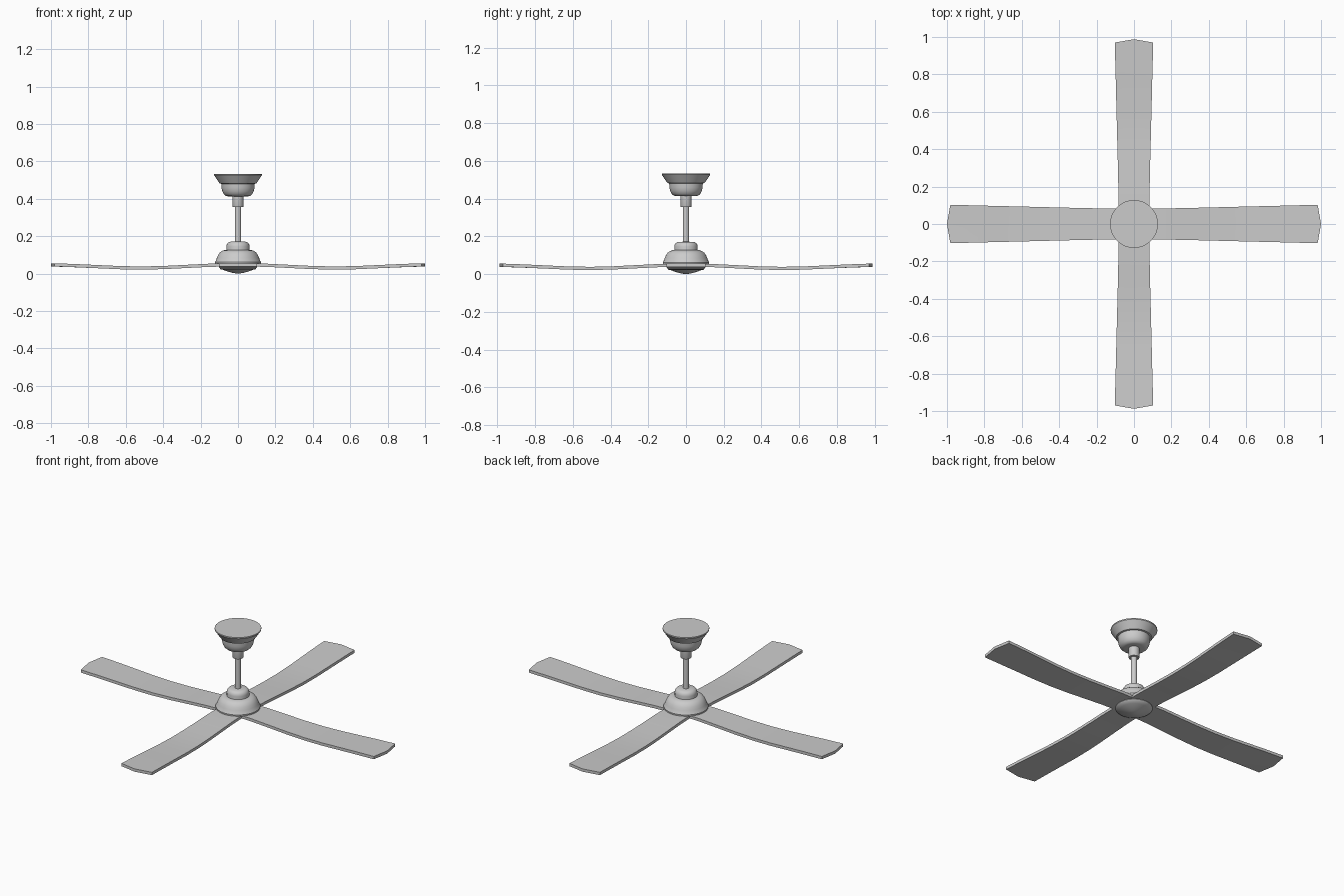
import bpy, math
from mathutils import Matrix

if "Cube" in bpy.data.objects:
    bpy.data.objects.remove(bpy.data.objects["Cube"])


def mesh_object(name, verts, faces, angle=30):
    mesh = bpy.data.meshes.new(name)
    mesh.from_pydata(verts, [], faces)
    mesh.update()
    ob = bpy.data.objects.new(name, mesh)
    bpy.context.collection.objects.link(ob)
    bpy.ops.object.select_all(action='DESELECT')
    ob.select_set(True)
    bpy.context.view_layer.objects.active = ob
    bpy.ops.object.shade_smooth_by_angle(angle=math.radians(angle))
    return ob


def lathe(name, profile, sides=48):
    """Closed solid of revolution from (radius, z) points listed bottom to top."""
    verts, faces = [], []
    for r, z in profile:
        for i in range(sides):
            a = 2 * math.pi * i / sides
            verts.append((r * math.cos(a), r * math.sin(a), z))
    for k in range(len(profile) - 1):
        for i in range(sides):
            j = (i + 1) % sides
            faces.append((k * sides + i, k * sides + j,
                          (k + 1) * sides + j, (k + 1) * sides + i))
    faces.append(tuple(reversed(range(sides))))
    faces.append(tuple(range((len(profile) - 1) * sides, len(profile) * sides)))
    return mesh_object(name, verts, faces)


def blade(name, angle, length):
    """Wide flat blade that dips at mid length and ends in a shallow point."""
    # (centre-line distance, edge distance, half width, top z)
    stations = [(0.0, 0.0, 0.080, 0.055), (0.15, 0.15, 0.083, 0.053),
                (0.27, 0.27, 0.085, 0.047), (0.39, 0.39, 0.088, 0.041),
                (0.51, 0.51, 0.091, 0.038), (0.63, 0.63, 0.094, 0.040),
                (0.76, 0.76, 0.097, 0.046), (0.88, 0.87, 0.100, 0.051),
                (1.0, 0.982, 0.102, 0.055)]
    thick = 0.017
    verts, faces = [], []
    for c, e, w, z in stations:
        for dz in (0, -thick):
            verts += [(e, -w, z + dz), (c, 0, z + dz), (e, w, z + dz)]
    for k in range(len(stations) - 1):
        a, b = k * 6, k * 6 + 6
        ring = [0, 1, 2, 5, 4, 3]
        for i in range(6):
            p, q = ring[i], ring[(i + 1) % 6]
            faces.append((a + p, b + p, b + q, a + q))
    n = (len(stations) - 1) * 6
    faces += [(0, 1, 2, 5, 4, 3), tuple(n + i for i in (3, 4, 5, 2, 1, 0))]
    ob = mesh_object(name, verts, faces, 20)
    ob.data.transform(Matrix.Rotation(angle, 4, 'Z') @ Matrix.Diagonal((length, 1, 1, 1)))
    return ob


# Ceiling canopy: flared plate over a small bowl
lathe("ceiling_canopy", [
    (0.055, 0.413), (0.066, 0.416), (0.076, 0.425), (0.084, 0.440), (0.088, 0.458),
    (0.089, 0.480), (0.098, 0.482), (0.104, 0.490), (0.125, 0.522),
    (0.128, 0.526), (0.128, 0.533)])

# Collar and hanging rod
lathe("rod_collar", [(0.029, 0.355), (0.030, 0.357), (0.030, 0.420)], 32)
lathe("hanging_rod", [(0.017, 0.150), (0.017, 0.380)], 24)

# Motor housing with upper cup
lathe("motor_cup", [
    (0.062, 0.110), (0.062, 0.145), (0.060, 0.155), (0.054, 0.164),
    (0.044, 0.170), (0.018, 0.171)])
lathe("motor_housing", [
    (0.115, 0.046), (0.122, 0.050), (0.123, 0.062), (0.118, 0.070), (0.113, 0.084),
    (0.106, 0.100), (0.096, 0.114), (0.084, 0.122), (0.070, 0.126), (0.050, 0.127)])

# Bottom cap below the blades
lathe("bottom_cap", [
    (0.008, 0.000), (0.030, 0.004), (0.055, 0.011), (0.080, 0.020),
    (0.097, 0.028), (0.102, 0.034), (0.102, 0.050)])

# Four blades
for i in range(4):
    blade(f"blade_{i + 1}", i * math.pi / 2, 1.0 if i % 2 == 0 else 0.988)
